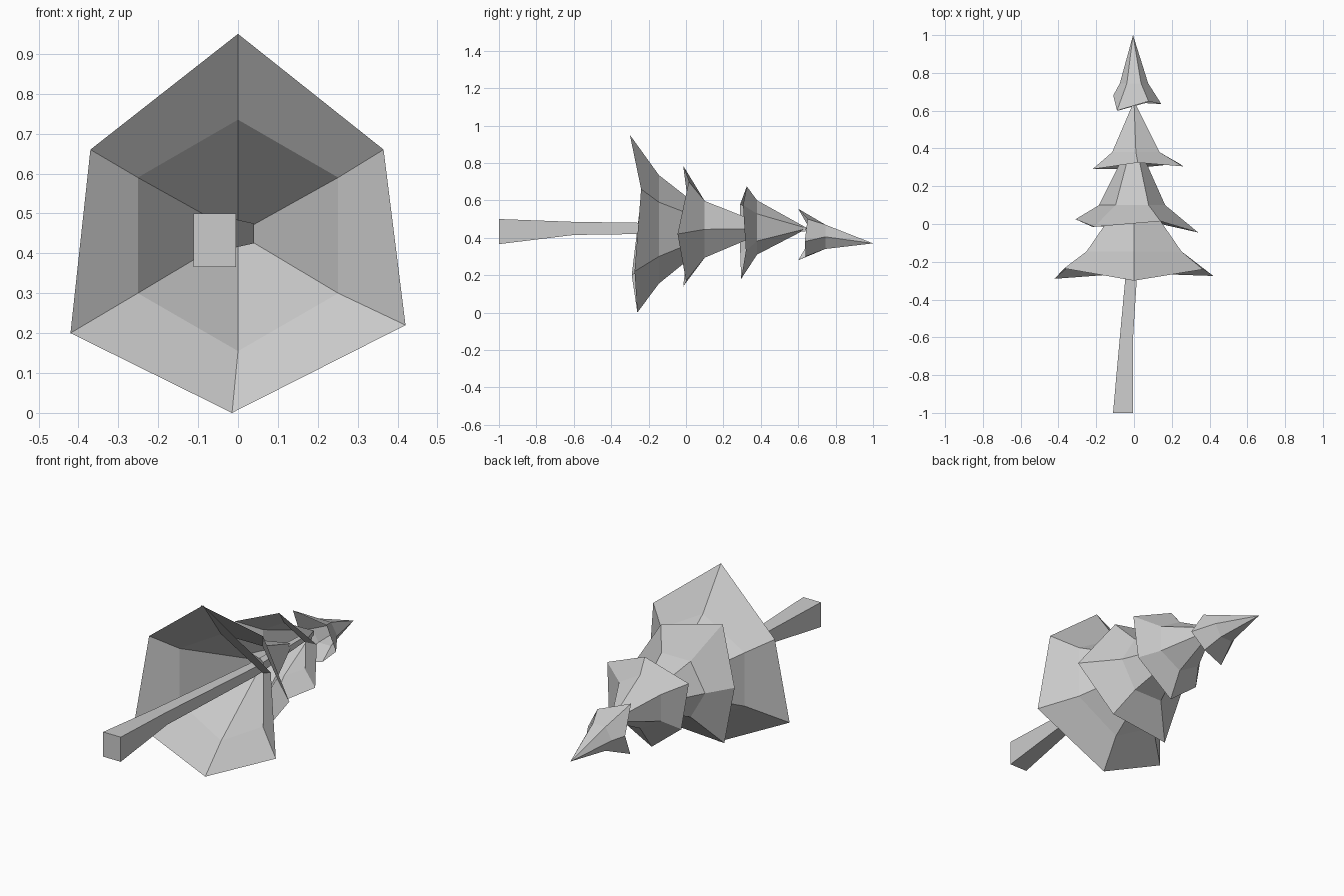
import bpy
import bmesh
import math
from mathutils import Vector

default_cube = bpy.data.objects.get("Cube")
if default_cube:
    bpy.data.objects.remove(default_cube, do_unlink=True)


def make_material(name, value):
    material = bpy.data.materials.new(name)
    material.use_nodes = True
    colour = (value, value, value, 1)
    material.diffuse_color = colour
    material.node_tree.nodes["Principled BSDF"].inputs["Base Color"].default_value = colour
    return material


grey = make_material("plain grey", 0.6)


def loft(name, rings, apex=None, cap=False):
    """Bridge matching rings of points, then close them with an apex or caps."""
    bm = bmesh.new()
    loops = [[bm.verts.new(point) for point in ring] for ring in rings]
    count = len(loops[0])
    for lower, upper in zip(loops, loops[1:]):
        for i in range(count):
            j = (i + 1) % count
            bm.faces.new((lower[i], lower[j], upper[j], upper[i]))
    if apex:
        tip = bm.verts.new(apex)
        for i in range(count):
            bm.faces.new((loops[-1][i], loops[-1][(i + 1) % count], tip))
    if cap:
        bm.faces.new(loops[0])
        bm.faces.new(loops[-1])
    bmesh.ops.recalc_face_normals(bm, faces=bm.faces[:])
    mesh = bpy.data.meshes.new(name)
    bm.to_mesh(mesh)
    bm.free()
    mesh.materials.append(grey)
    obj = bpy.data.objects.new(name, mesh)
    bpy.context.collection.objects.link(obj)
    return obj


def hexagon(centre, radius, start):
    """Six points across the tree's axis, clockwise from the start angle."""
    angles = [math.radians(start - 60 * i) for i in range(6)]
    return [Vector(centre) + radius * Vector((math.cos(a), 0, math.sin(a))) for a in angles]


def branch_tier(name, rim, centre, radius, start, apex):
    """Hollow skirt: ragged flared rim, regular shoulder ring, pointed top."""
    return loft(name, [rim, hexagon(centre, radius, start)], apex=apex)


# Branch skirts, from the widest at the foot to the tip
branch_tier("lowest_branches",
            [(0, -.3, .95), (.365, -.24, .66), (.42, -.275, .22),
             (-.015, -.26, 0), (-.42, -.29, .2), (-.37, -.235, .66)],
            (0, -.145, .445), .29, 90, (0, .22, .45))
branch_tier("lower_middle_branches",
            [(.14, .015, .7), (.34, -.045, .42), (.14, 0, .17),
             (-.22, -.015, .14), (-.31, .025, .48), (-.21, -.015, .785)],
            (-.01, .1, .445), .175, 60, (0, .47, .45))
branch_tier("upper_middle_branches",
            [(.02, .325, .675), (.26, .305, .575), (.24, .32, .33),
             (0, .295, .18), (-.175, .29, .32), (-.22, .29, .58)],
            (.01, .38, .455), .145, 90, (0, .65, .45))
branch_tier("top_branches",
            [(.077, .65, .5), (.145, .635, .38), (.06, .64, .3),
             (-.085, .6, .28), (-.11, .68, .415), (-.09, .6, .555)],
            (0, .745, .405), .075, 60, (-.005, 1, .37))

# Slightly bent, tapering square trunk: centre and half sizes of each section
sections = [((-.058, -1, .433), .053, .067),
            ((-.04, -.6, .45), .035, .035),
            ((.015, .1, .45), .025, .025),
            ((0, .64, .445), .01, .012)]
trunk_rings = [[Vector(c) + Vector((sx * w, 0, sz * h))
                for sx, sz in ((-1, -1), (1, -1), (1, 1), (-1, 1))]
               for c, w, h in sections]
loft("trunk", trunk_rings, cap=True)
